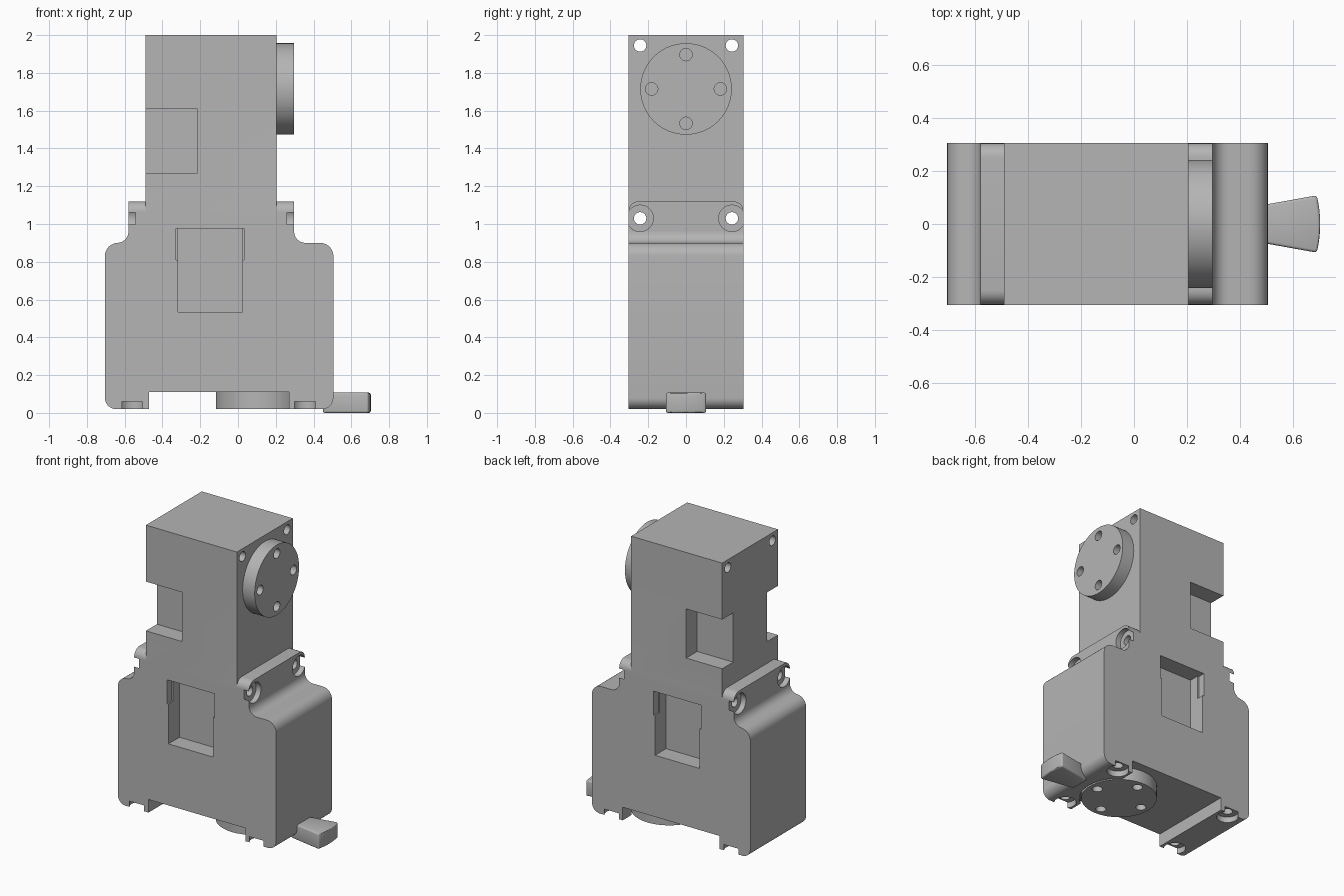
import bpy
from math import sin, cos, pi, radians
from mathutils import Matrix, Vector

cube = bpy.data.objects.get("Cube")
if cube:
    bpy.data.objects.remove(cube, do_unlink=True)

grey = bpy.data.materials.new("plain grey")
grey.use_nodes = True
COLOUR = (0.46, 0.46, 0.46, 1)
grey.diffuse_color = COLOUR
grey.node_tree.nodes["Principled BSDF"].inputs["Base Color"].default_value = COLOUR

AXES = {"X": Vector((1, 0, 0)), "Y": Vector((0, 1, 0)), "Z": Vector((0, 0, 1))}
HALF = 0.305     # half depth of the housing
HOLE = 0.033     # screw hole radius
HOLE_Y = 0.243


def round_corners(points, steps=8):
    """Profile points are (a, b, radius); each corner becomes an arc."""
    out = []
    for i, (a, b, r) in enumerate(points):
        p = Vector((a, b))
        if r == 0:
            out.append(p)
            continue
        u = (Vector(points[i - 1][:2]) - p).normalized()
        v = (Vector(points[(i + 1) % len(points)][:2]) - p).normalized()
        half = u.angle(v) / 2
        centre = p + (u + v).normalized() * r / sin(half)
        start = p + u * r * cos(half) / sin(half) - centre
        end = p + v * r * cos(half) / sin(half) - centre
        sweep = start.angle(end)
        for k in range(steps + 1):
            t = k / steps
            out.append(centre + (start * sin((1 - t) * sweep) + end * sin(t * sweep)) / sin(sweep))
    return out


def prism(name, profile, axis, low, high):
    """Extrude a profile along an axis; it lies in the other two axes."""
    def place(p, d):
        return {"X": (d, p[0], p[1]), "Y": (p[0], d, p[1]), "Z": (p[0], p[1], d)}[axis]
    n = len(profile)
    verts = [place(p, d) for d in (low, high) for p in profile]
    faces = [list(range(n))[::-1], list(range(n, 2 * n))]
    faces += [(i, (i + 1) % n, n + (i + 1) % n, n + i) for i in range(n)]
    mesh = bpy.data.meshes.new(name)
    mesh.from_pydata(verts, [], faces)
    obj = bpy.data.objects.new(name, mesh)
    bpy.context.collection.objects.link(obj)
    mesh.materials.append(grey)
    activate(obj)
    bpy.ops.object.mode_set(mode='EDIT')
    bpy.ops.mesh.select_all(action='SELECT')
    bpy.ops.mesh.normals_make_consistent(inside=False)
    bpy.ops.object.mode_set(mode='OBJECT')
    return obj


def box(name, x, y, z):
    return prism(name, [(x[0], y[0]), (x[1], y[0]), (x[1], y[1]), (x[0], y[1])], "Z", *z)


def cylinder(name, axis, centre, radius, low, high, sides=32):
    ring = [(centre[0] + radius * cos(2 * pi * k / sides),
             centre[1] + radius * sin(2 * pi * k / sides)) for k in range(sides)]
    return prism(name, ring, axis, low, high)


def activate(obj):
    bpy.ops.object.select_all(action='DESELECT')
    obj.select_set(True)
    bpy.context.view_layer.objects.active = obj


def combine(target, tool, operation='DIFFERENCE'):
    mod = target.modifiers.new("boolean", 'BOOLEAN')
    mod.operation, mod.solver, mod.object = operation, 'EXACT', tool
    activate(target)
    bpy.ops.object.modifier_apply(modifier=mod.name)
    bpy.data.objects.remove(tool, do_unlink=True)


def smooth(obj):
    activate(obj)
    bpy.ops.object.shade_smooth_by_angle(angle=radians(30))


# Housing outline: feet, shoulders and tower
outline = [(-0.705, 0.02, 0.06), (-0.47, 0.02, 0), (-0.47, 0.11, 0), (0.27, 0.11, 0),
           (0.27, 0.02, 0), (0.505, 0.02, 0.06), (0.505, 0.90, 0.07), (0.297, 0.90, 0.06),
           (0.297, 1.03, 0), (0.205, 1.03, 0), (0.205, 2, 0), (-0.49, 2, 0),
           (-0.49, 1.03, 0), (-0.58, 1.03, 0), (-0.58, 0.90, 0.06), (-0.705, 0.90, 0.07)]
housing = prism("housing", round_corners(outline), "Y", -HALF, HALF)

# Screw flanges with rounded upper corners
flange = [(-HALF, 0.98, 0), (HALF, 0.98, 0), (HALF, 1.12, 0.055), (-HALF, 1.12, 0.055)]
combine(housing, prism("flange", round_corners(flange), "X", -0.58, 0.297), 'UNION')

# Clearance for the lower disc in the foot
combine(housing, cylinder("disc_clearance", "Z", (0.125, 0), 0.255, -0.1, 0.11, 64))

for side in (-1, 1):
    # Square pockets on the front and back
    def pocket(x, z, depth):
        y = sorted((side * (HALF - depth), side * 0.5))
        combine(housing, box("pocket", x, y, z))
    pocket((-0.8, -0.215), (1.27, 1.61), 0.12)
    pocket((-0.318, 0.023), (0.535, 0.975), 0.12)
    pocket((-0.328, 0.033), (0.81, 0.975), 0.05)

    # Through holes across the tower and flanges
    for z in (1.03, 1.945):
        combine(housing, cylinder("hole", "X", (side * HOLE_Y, z), HOLE, -1, 1, 24))
    # Flange counterbores
    for low, high in ((0.26, 0.6), (-0.9, -0.543)):
        combine(housing, cylinder("bore", "X", (side * HOLE_Y, 1.03), 0.07, low, high))
    # Foot counterbores and blind holes
    for x in (-0.56, 0.355):
        combine(housing, cylinder("bore", "Z", (x, side * 0.262), 0.07, -0.1, 0.06))
        combine(housing, cylinder("hole", "Z", (x, side * 0.262), HOLE, -0.1, 0.16, 24))
smooth(housing)


# Output discs with four blind screw holes
def output_disc(name, axis, centre, low, high, drill):
    disc = cylinder(name, axis, centre, 0.242, low, high, 96)
    for a, b in ((0.182, 0), (-0.182, 0), (0, 0.182), (0, -0.182)):
        combine(disc, cylinder("hole", axis, (centre[0] + a, centre[1] + b), HOLE, *drill, 24))
    smooth(disc)


output_disc("side_disc", "X", (0, 1.715), 0.2, 0.297, (0.235, 0.4))
output_disc("lower_disc", "Z", (0.125, 0), 0.02, 0.115, (-0.1, 0.08))

# Flared lever with a bowed tip
tip = [(0.703 - 0.013 * (k / 4) ** 2, 0.108 * k / 4) for k in range(-4, 5)]
lever = prism("lever", [(0.45, -0.065)] + tip + [(0.45, 0.065)], "Z", 0, 0.107)
bevel = lever.modifiers.new("soft_edges", 'BEVEL')
bevel.width, bevel.segments, bevel.limit_method = 0.01, 3, 'ANGLE'
activate(lever)
bpy.ops.object.modifier_apply(modifier=bevel.name)
smooth(lever)
